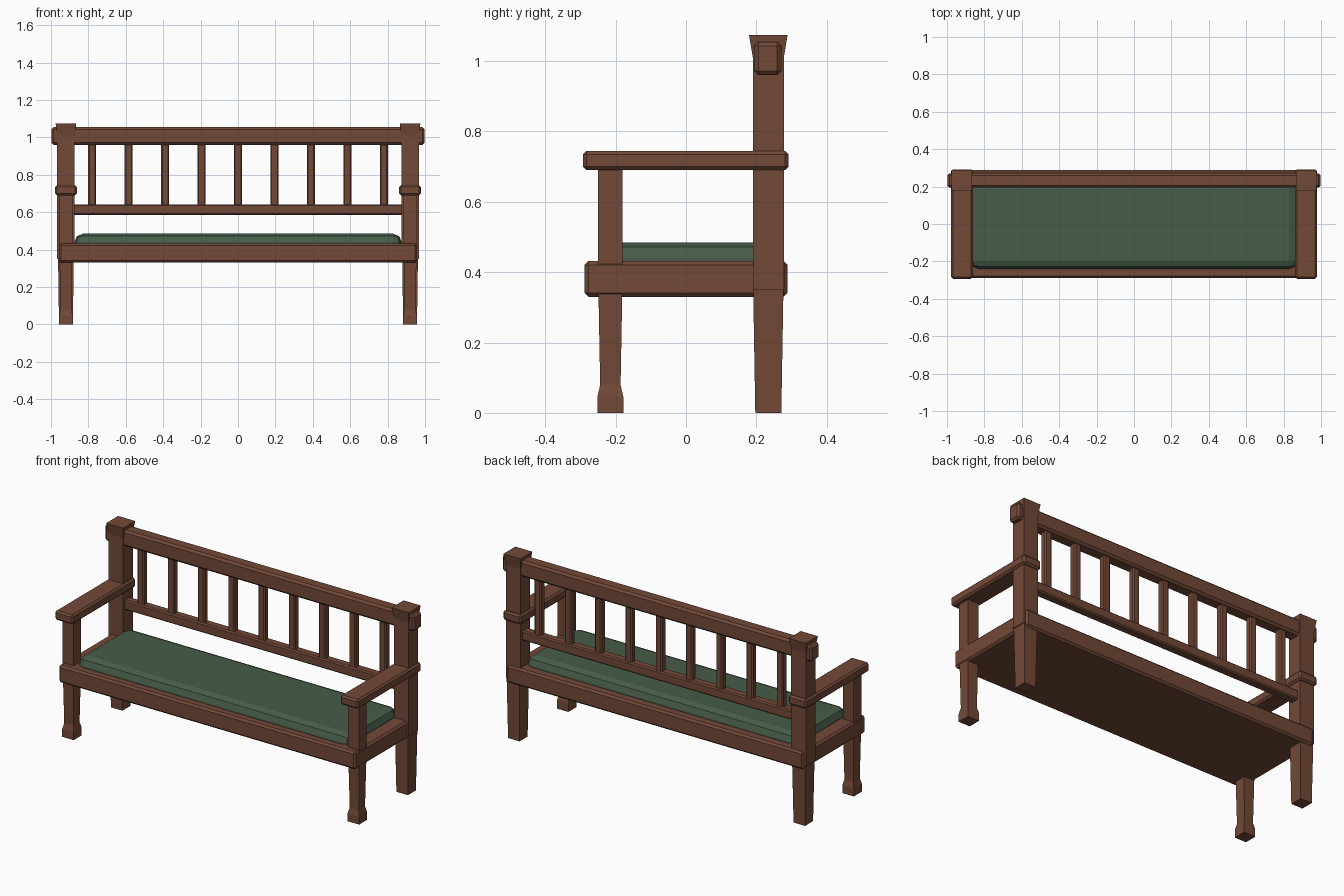
import bpy, bmesh

if "Cube" in bpy.data.objects:
    bpy.data.objects.remove(bpy.data.objects["Cube"])


def material(name, rgb):
    m = bpy.data.materials.new(name)
    m.diffuse_color = (*rgb, 1)
    m.use_nodes = True
    m.node_tree.nodes["Principled BSDF"].inputs["Base Color"].default_value = m.diffuse_color
    return m


WOOD = material("brown wood", (0.17, 0.066, 0.038))
GREEN = material("green cushion", (0.062, 0.108, 0.066))


def finish(name, bm, mat):
    bmesh.ops.recalc_face_normals(bm, faces=bm.faces)
    me = bpy.data.meshes.new(name)
    bm.to_mesh(me)
    bm.free()
    me.materials.append(mat)
    ob = bpy.data.objects.new(name, me)
    bpy.context.collection.objects.link(ob)
    return ob


def box(name, x, y, z, bevel=0.0, segments=1, mat=WOOD):
    """Box from (min, max) ranges with bevelled edges."""
    bm = bmesh.new()
    bmesh.ops.create_cube(bm, size=1)
    for v in bm.verts:
        v.co = [r[0] if c < 0 else r[1] for c, r in zip(v.co, (x, y, z))]
    if bevel:
        bmesh.ops.bevel(bm, geom=bm.edges[:], offset=bevel, segments=segments,
                        profile=0.5, affect='EDGES')
    return finish(name, bm, mat)


def square_post(name, cx, cy, sections):
    """Square column through (z, half x, half y) sections."""
    bm = bmesh.new()
    rings = [[bm.verts.new((cx + sx * hx, cy + sy * hy, z))
              for sx, sy in ((-1, -1), (1, -1), (1, 1), (-1, 1))]
             for z, hx, hy in sections]
    for a, b in zip(rings, rings[1:]):
        for i in range(4):
            j = (i + 1) % 4
            bm.faces.new((a[i], a[j], b[j], b[i]))
    bm.faces.new(rings[0])
    bm.faces.new(rings[-1])
    return finish(name, bm, WOOD)


# Seat frame and cushion
box("seat_frame", (-0.957, 0.957), (-0.288, 0.288), (0.33, 0.432), 0.011)
box("cushion", (-0.875, 0.875), (-0.24, 0.235), (0.38, 0.485), 0.045, 2, GREEN)

# Back rails
box("top_rail", (-0.998, 0.998), (0.194, 0.271), (0.96, 1.055), 0.012)
box("lower_back_rail", (-0.9, 0.9), (0.207, 0.259), (0.585, 0.642), 0.007)

# Back spindles
for i in range(9):
    x = (i - 4) * 0.195
    box(f"spindle_{i + 1}", (x - 0.022, x + 0.022), (0.214, 0.254),
        (0.63, 0.97), 0.007)

# Posts, legs and armrests on both sides
for side, s in (("left", -1), ("right", 1)):
    square_post(f"back_post_{side}", s * 0.92, 0.234,
                [(0, 0.037, 0.037), (0.35, 0.042, 0.043), (0.35, 0.047, 0.044),
                 (1.01, 0.047, 0.044), (1.075, 0.055, 0.055)])
    square_post(f"front_leg_{side}", s * 0.92, -0.215,
                [(0, 0.037, 0.037), (0.045, 0.037, 0.037), (0.08, 0.029, 0.029),
                 (0.35, 0.034, 0.034)])
    square_post(f"arm_support_{side}", s * 0.92, -0.215,
                [(0.4, 0.035, 0.035), (0.70, 0.035, 0.035)])
    xs = sorted((s * 0.862, s * 0.978))
    box(f"armrest_{side}", xs, (-0.293, 0.292), (0.69, 0.745), 0.01)
